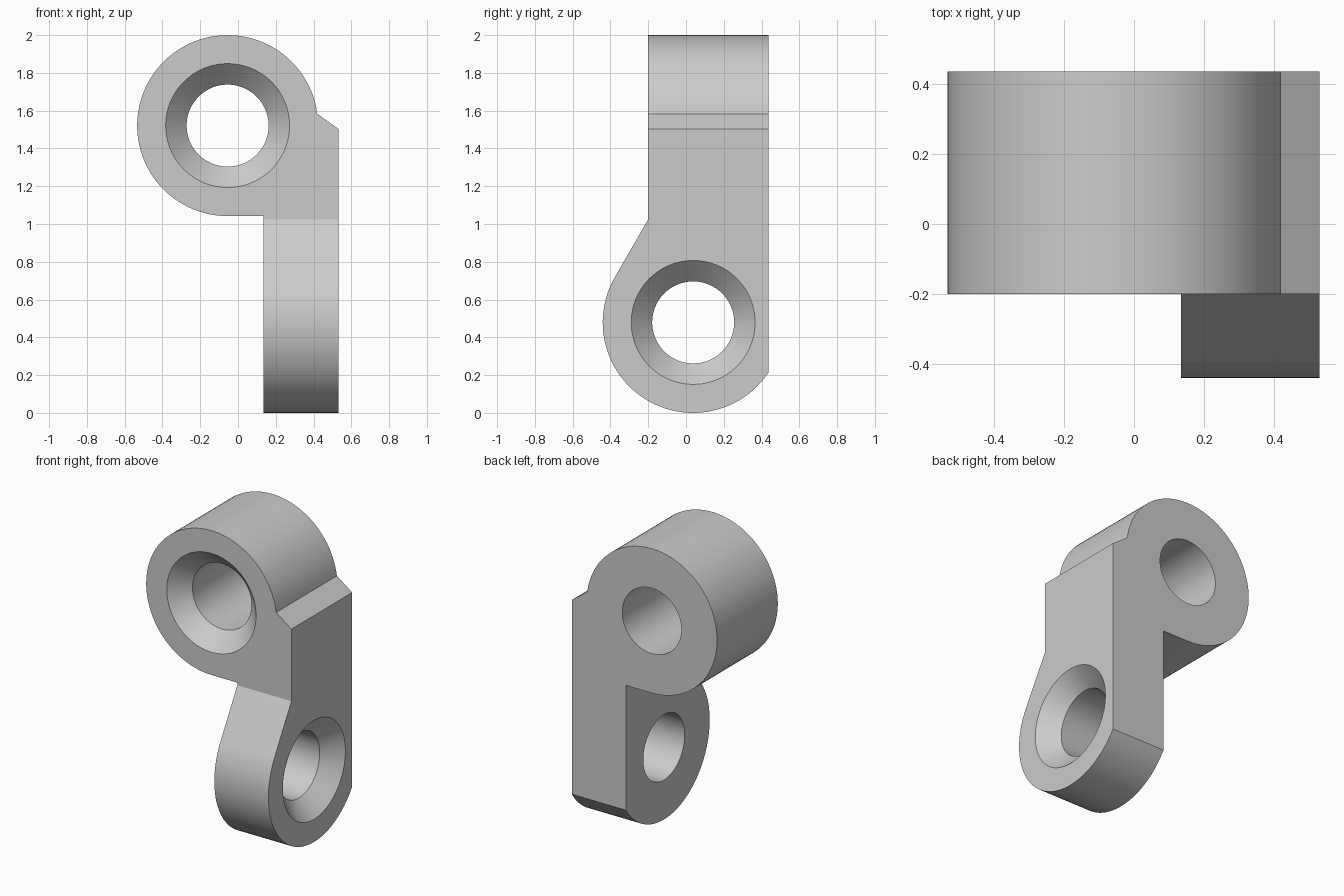
import bpy, bmesh
from math import sin, cos, radians, tau
from mathutils import Vector

if "Cube" in bpy.data.objects:
    bpy.data.objects.remove(bpy.data.objects["Cube"], do_unlink=True)

SEGMENTS = 96
LUG_RADIUS, HOLE_RADIUS, SINK_RADIUS = 0.479, 0.217, 0.328
LEFT, INNER = 0.532, 0.135        # side plate, along x
FRONT, BACK = -0.2, 0.437         # upper lug, along y
UPPER = (-0.055, 1.521)           # hole centre in x, z
LOWER = (0.038, 0.479)            # hole centre in y, z

grey = bpy.data.materials.new("plain grey")
grey.use_nodes = True
grey.diffuse_color = (0.6, 0.6, 0.6, 1)
grey.node_tree.nodes["Principled BSDF"].inputs["Base Color"].default_value = (0.6, 0.6, 0.6, 1)


def along_y(u, v, w):
    return Vector((u, w, v))


def along_x(u, v, w):
    return Vector((w, u, v))


def arc(centre, radius, start, end, steps):
    angles = [radians(start + (end - start) * i / steps) for i in range(steps + 1)]
    return [(centre[0] + radius * cos(a), centre[1] + radius * sin(a)) for a in angles]


def loft(name, rings, place):
    """Join equal rings of (u, v) points at depths w and cap both ends."""
    bm = bmesh.new()
    loops = [[bm.verts.new(place(u, v, w)) for u, v in points] for points, w in rings]
    for a, b in zip(loops, loops[1:]):
        for i in range(len(a)):
            j = (i + 1) % len(a)
            bm.faces.new((a[i], a[j], b[j], b[i]))
    bm.faces.new(loops[0])
    bm.faces.new(loops[-1])
    bmesh.ops.recalc_face_normals(bm, faces=bm.faces)
    mesh = bpy.data.meshes.new(name)
    bm.to_mesh(mesh)
    bm.free()
    mesh.materials.append(grey)
    obj = bpy.data.objects.new(name, mesh)
    bpy.context.collection.objects.link(obj)
    return obj


def drill(name, centre, face, far, place):
    """Countersunk hole cutter, wide at face and straight through to far."""
    way = 1 if far > face else -1
    slope = SINK_RADIUS - HOLE_RADIUS
    stations = [(SINK_RADIUS + 0.02, face - 0.02 * way),
                (HOLE_RADIUS, face + slope * way),
                (HOLE_RADIUS, far + 0.02 * way)]
    rings = [(arc(centre, r, 0, 360, SEGMENTS)[:-1], w) for r, w in stations]
    return loft(name, rings, place)


def combine(target, other, operation):
    mod = target.modifiers.new(operation.title(), "BOOLEAN")
    mod.operation, mod.solver, mod.object = operation, "EXACT", other
    bpy.context.view_layer.objects.active = target
    bpy.ops.object.modifier_apply(modifier=mod.name)
    bpy.data.objects.remove(other, do_unlink=True)


# Upper lug: round eye with a flat foot and a chamfered shoulder
foot = UPPER[1] - LUG_RADIUS
upper_profile = arc(UPPER, LUG_RADIUS, 7.5, 270, 72) + [
    (INNER, foot), (LEFT, foot), (LEFT, 1.503)]
bracket = loft("bracket", [(upper_profile, FRONT), (upper_profile, BACK)], along_y)

# Lower lug: round eye trimmed flat at the back, tapering up to the upper lug
lower_profile = arc(LOWER, LUG_RADIUS, 326.4, 149.6, 48) + [
    (FRONT, 1.025), (FRONT, foot), (BACK, foot)]
lower_lug = loft("lower_lug", [(lower_profile, INNER), (lower_profile, LEFT)], along_x)
combine(bracket, lower_lug, "UNION")

# Countersunk holes, opening to the front and to the left side
combine(bracket, drill("upper_hole", UPPER, FRONT, BACK, along_y), "DIFFERENCE")
combine(bracket, drill("lower_hole", LOWER, LEFT, INNER, along_x), "DIFFERENCE")

# Smooth round walls, crisp edges
bpy.ops.object.select_all(action="DESELECT")
bracket.select_set(True)
bpy.context.view_layer.objects.active = bracket
bpy.ops.object.shade_smooth_by_angle(angle=radians(20))
